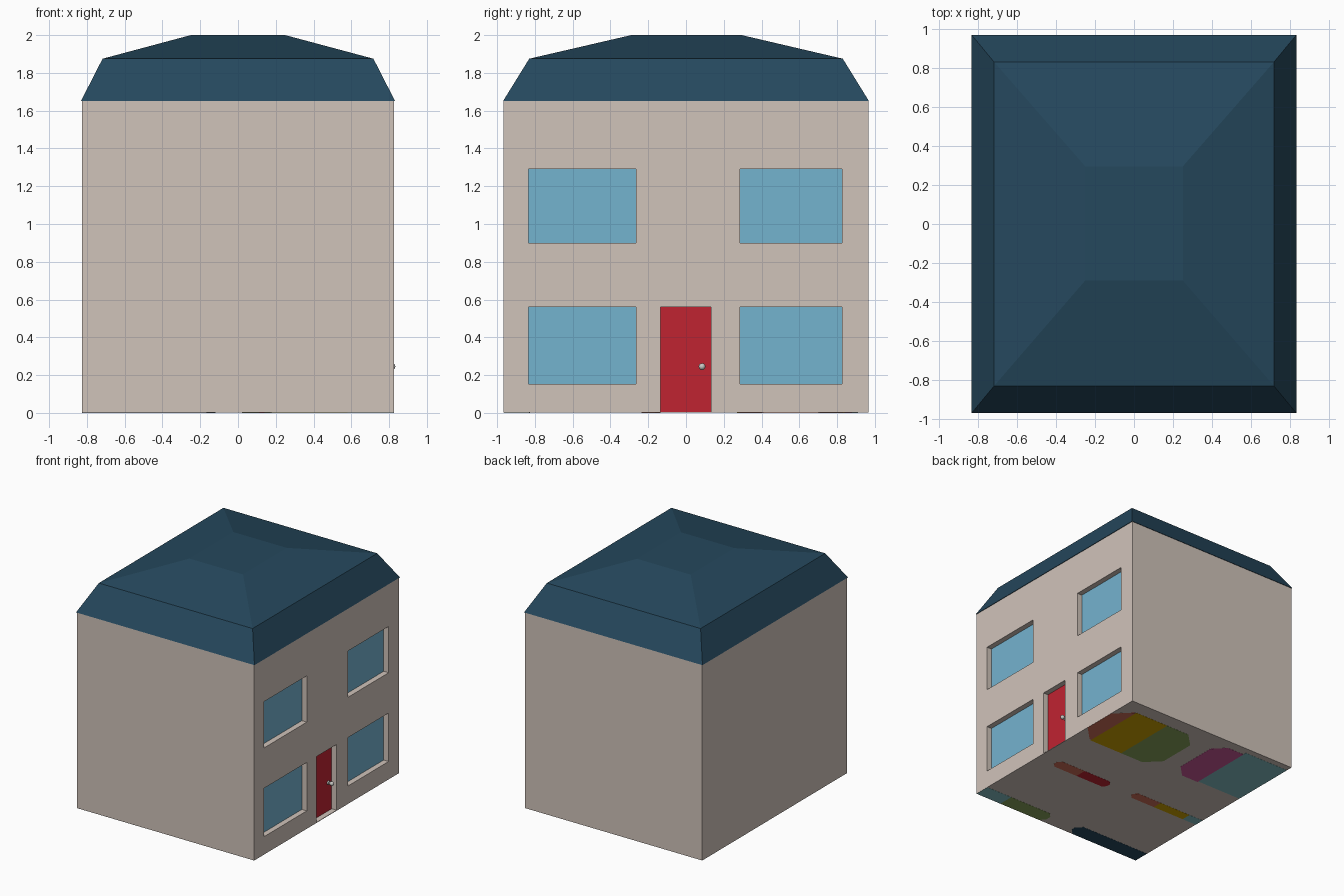
import bpy, bmesh

if "Cube" in bpy.data.objects:
    bpy.data.objects.remove(bpy.data.objects["Cube"])


def mat(name, r, g, b):
    lin = [((c / 255 + 0.055) / 1.055) ** 2.4 if c > 10 else c / 255 / 12.92 for c in (r, g, b)]
    m = bpy.data.materials.new(name)
    m.diffuse_color = (*lin, 1)
    m.use_nodes = True
    m.node_tree.nodes["Principled BSDF"].inputs["Base Color"].default_value = m.diffuse_color
    return m


WALL = mat("beige wall", 208, 195, 186)
ROOF = mat("dark blue roof", 37, 72, 93)
GLASS = mat("light blue glass", 116, 179, 207)
RED = mat("red door", 192, 35, 49)
KNOB = mat("pale grey metal", 200, 200, 196)
BROWN = mat("terracotta", 206, 109, 87)
YELLOW = mat("ochre yellow", 207, 163, 0)
GREEN = mat("leaf green", 135, 163, 91)
PINK = mat("magenta", 202, 87, 152)
TEAL = mat("soft teal", 130, 191, 196)


def finish(name, bm, material):
    bmesh.ops.recalc_face_normals(bm, faces=bm.faces)
    me = bpy.data.meshes.new(name)
    bm.to_mesh(me)
    bm.free()
    me.materials.append(material)
    ob = bpy.data.objects.new(name, me)
    bpy.context.collection.objects.link(ob)
    return ob


def add_loft(bm, rings):
    """Skin a stack of equal-length point rings and cap both ends."""
    vs = [[bm.verts.new(p) for p in ring] for ring in rings]
    for a, b in zip(vs, vs[1:]):
        for i in range(len(a)):
            j = (i + 1) % len(a)
            bm.faces.new((a[i], a[j], b[j], b[i]))
    bm.faces.new(vs[0][::-1])
    bm.faces.new(vs[-1])


def rect(x0, x1, y0, y1, z):
    return [(x0, y0, z), (x1, y0, z), (x1, y1, z), (x0, y1, z)]


def box(name, x0, x1, y0, y1, z0, z1, material):
    bm = bmesh.new()
    add_loft(bm, [rect(x0, x1, y0, y1, z0), rect(x0, x1, y0, y1, z1)])
    return finish(name, bm, material)


# House body with recessed openings in the right wall
W, D, BASE, EAVE = 0.827, 0.965, 0.001, 1.65
body = box("house_walls", -W, W, -D, D, BASE, EAVE, WALL)
columns = [(-0.835, -0.265), (0.285, 0.825)]
rows = [(0.152, 0.56), (0.90, 1.29)]
windows = [(*c, *r) for r in rows for c in columns]
door = (-0.135, 0.132, 0.006, 0.56)
BACK = 0.777

bm = bmesh.new()
for y0, y1, z0, z1 in windows + [door]:
    add_loft(bm, [rect(BACK, 0.95, y0, y1, z0), rect(BACK, 0.95, y0, y1, z1)])
cutter = finish("opening_cutter", bm, WALL)
cutter.hide_render = True
cutter.hide_viewport = True
cutter.display_type = 'WIRE'
cut = body.modifiers.new("openings", 'BOOLEAN')
cut.operation = 'DIFFERENCE'
cut.solver = 'EXACT'
cut.object = cutter

# Glass panes and door leaf at the back of the recesses
for i, (y0, y1, z0, z1) in enumerate(windows):
    box(f"window_pane_{i + 1}", BACK - 0.004, BACK + 0.004, y0, y1, z0, z1, GLASS)
box("front_door", BACK - 0.004, BACK + 0.004, *door, RED)

# Door knob: short stem and ball
for name, r, depth in (("knob_plate", 0.016, 0.012), ("knob_stem", 0.008, 0.03)):
    bpy.ops.mesh.primitive_cylinder_add(vertices=16, radius=r, depth=depth, rotation=(0, 1.5708, 0),
                                        location=(BACK + 0.004 + depth / 2, 0.085, 0.245))
    ob = bpy.context.object
    ob.name = name
    ob.data.materials.append(KNOB)
bpy.ops.mesh.primitive_uv_sphere_add(segments=16, ring_count=10, radius=0.018,
                                     location=(BACK + 0.038, 0.085, 0.245))
ball = bpy.context.object
ball.name = "door_knob"
ball.data.materials.append(KNOB)
bpy.ops.object.shade_smooth()

# Two-pitch hipped roof
bm = bmesh.new()
add_loft(bm, [rect(-0.832, 0.832, -0.969, 0.969, EAVE),
              rect(-0.717, 0.717, -0.83, 0.83, 1.875),
              rect(-0.25, 0.25, -0.29, 0.295, 2.0)])
finish("roof", bm, ROOF)


# Thin coloured patches on the underside, with optional clipped ends
def patch(name, x0, x1, y0, y1, material, left=0.0, right=0.0):
    pts = []
    for x, s, c in ((x0, 1, left), (x1, -1, right)):
        ends = [(x + s * c, y0), (x, y0 + c), (x, y1 - c), (x + s * c, y1)]
        if c == 0:
            ends = [(x, y0), (x, y1)]
        pts += ends[::-1] if s == 1 else ends
    bm = bmesh.new()
    add_loft(bm, [[(x, y, z) for x, y in pts] for z in (0.0, 0.003)])
    finish(name, bm, material)


patch("floor_patch_a1", 0.68, 0.826, 0.28, 0.83, BROWN, right=0.13)
patch("floor_patch_a2", 0.36, 0.68, 0.27, 0.84, YELLOW)
patch("floor_patch_a3", 0.02, 0.36, 0.27, 0.84, GREEN, left=0.12)
patch("floor_patch_b1", -0.40, -0.14, 0.31, 0.88, PINK, right=0.1)
patch("floor_patch_b2", -0.826, -0.40, 0.32, 0.91, TEAL)
patch("floor_patch_c1", 0.40, 0.66, -0.235, -0.135, BROWN, right=0.03)
patch("floor_patch_c2", 0.11, 0.40, -0.235, -0.135, RED, left=0.03)
patch("floor_patch_d1", -0.39, -0.13, -0.22, -0.135, BROWN, right=0.03)
patch("floor_patch_d2", -0.69, -0.39, -0.22, -0.135, YELLOW)
patch("floor_patch_d3", -0.826, -0.69, -0.22, -0.135, TEAL)
patch("floor_patch_e1", 0.58, 0.826, -0.964, -0.83, TEAL)
patch("floor_patch_e2", 0.14, 0.58, -0.964, -0.83, GREEN, left=0.04)
patch("floor_patch_f", -0.826, -0.12, -0.964, -0.825, ROOF, right=0.05)
